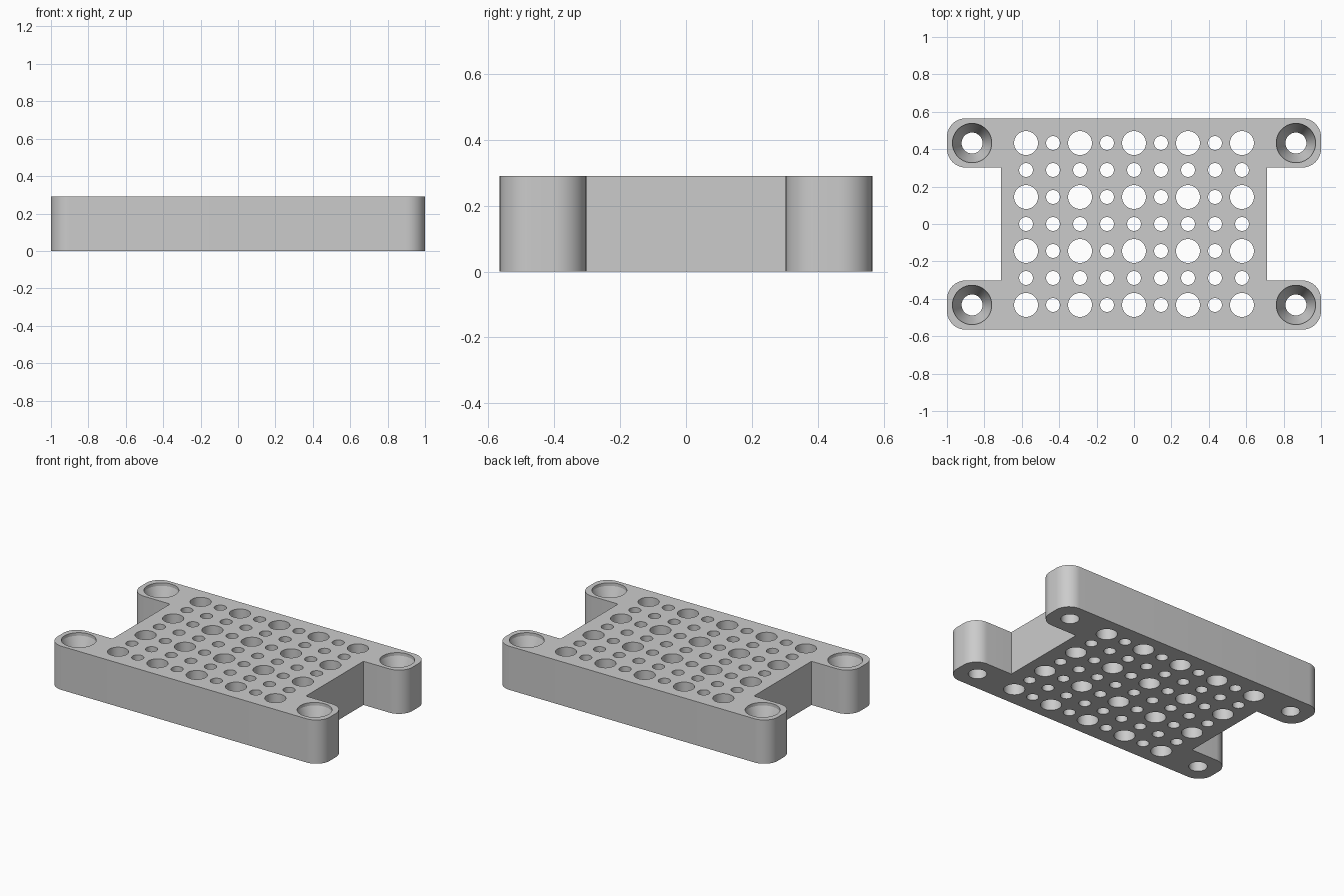
import bpy, bmesh
from math import sin, cos, pi, radians

cube = bpy.data.objects.get("Cube")
if cube:
    bpy.data.objects.remove(cube)

HEIGHT = 0.29
PITCH = 0.1443
HALF_Y, TAB_Y, WAIST_X, RADIUS = 0.565, 0.302, 0.71, 0.1

grey = bpy.data.materials.new("plain_grey")
grey.use_nodes = True
GREY = (0.6, 0.6, 0.6, 1)
grey.diffuse_color = GREY
grey.node_tree.nodes["Principled BSDF"].inputs["Base Color"].default_value = GREY


def make_object(name, bm):
    bmesh.ops.recalc_face_normals(bm, faces=bm.faces)
    mesh = bpy.data.meshes.new(name)
    bm.to_mesh(mesh)
    bm.free()
    mesh.materials.append(grey)
    obj = bpy.data.objects.new(name, mesh)
    bpy.context.collection.objects.link(obj)
    return obj


def arc(cx, cy, start, steps=12):
    """Quarter circle, counter-clockwise from the start angle."""
    return [(cx + RADIUS * cos(start + pi / 2 * i / steps),
             cy + RADIUS * sin(start + pi / 2 * i / steps)) for i in range(steps + 1)]


def turned_hole(bm, x, y, profile, sides):
    """Closed solid of revolution from (radius, height) pairs, bottom to top."""
    rings = [[bm.verts.new((x + r * cos(2 * pi * i / sides), y + r * sin(2 * pi * i / sides), z))
              for i in range(sides)] for r, z in profile]
    for low, high in zip(rings, rings[1:]):
        for i in range(sides):
            j = (i + 1) % sides
            bm.faces.new((low[i], low[j], high[j], high[i]))
    bm.faces.new(rings[0][::-1])
    bm.faces.new(rings[-1])


# Plate outline: one rounded mounting tab at each corner, narrow waist between
back_right = [(WAIST_X, TAB_Y)] + arc(1 - RADIUS, TAB_Y + RADIUS, -pi / 2) + arc(1 - RADIUS, HALF_Y - RADIUS, 0)
back = back_right + [(-x, y) for x, y in reversed(back_right)]
outline = back + [(-x, -y) for x, y in back]

bm = bmesh.new()
base = bm.faces.new([bm.verts.new((x, y, 0)) for x, y in outline])
top = bmesh.ops.extrude_face_region(bm, geom=[base])
bmesh.ops.translate(bm, vec=(0, 0, HEIGHT),
                    verts=[v for v in top["geom"] if isinstance(v, bmesh.types.BMVert)])
plate = make_object("perforated_plate", bm)

# Grid of large holes with small holes between them
bm = bmesh.new()
for col in range(-4, 5):
    for row in range(-3, 4):
        large = col % 2 == 0 and row % 2 == 1
        r = 0.064 if large else 0.037
        turned_hole(bm, col * PITCH, row * PITCH, [(r, -0.1), (r, HEIGHT + 0.1)], 40)

# Countersunk screw holes in the tabs
for sx in (-1, 1):
    for sy in (-1, 1):
        turned_hole(bm, sx * 6 * PITCH, sy * 3 * PITCH,
                    [(0.056, -0.1), (0.056, 0.14), (0.105, 0.27), (0.105, HEIGHT + 0.1)], 48)
cutter = make_object("hole_cutter", bm)
cutter.hide_render = True

cut = plate.modifiers.new("holes", "BOOLEAN")
cut.operation = "DIFFERENCE"
cut.solver = "EXACT"
cut.object = cutter
bpy.context.view_layer.objects.active = plate
plate.select_set(True)
bpy.ops.object.modifier_apply(modifier=cut.name)
bpy.data.objects.remove(cutter)

# Smooth curved walls, sharp rims
bpy.ops.object.shade_smooth_by_angle(angle=radians(20))
